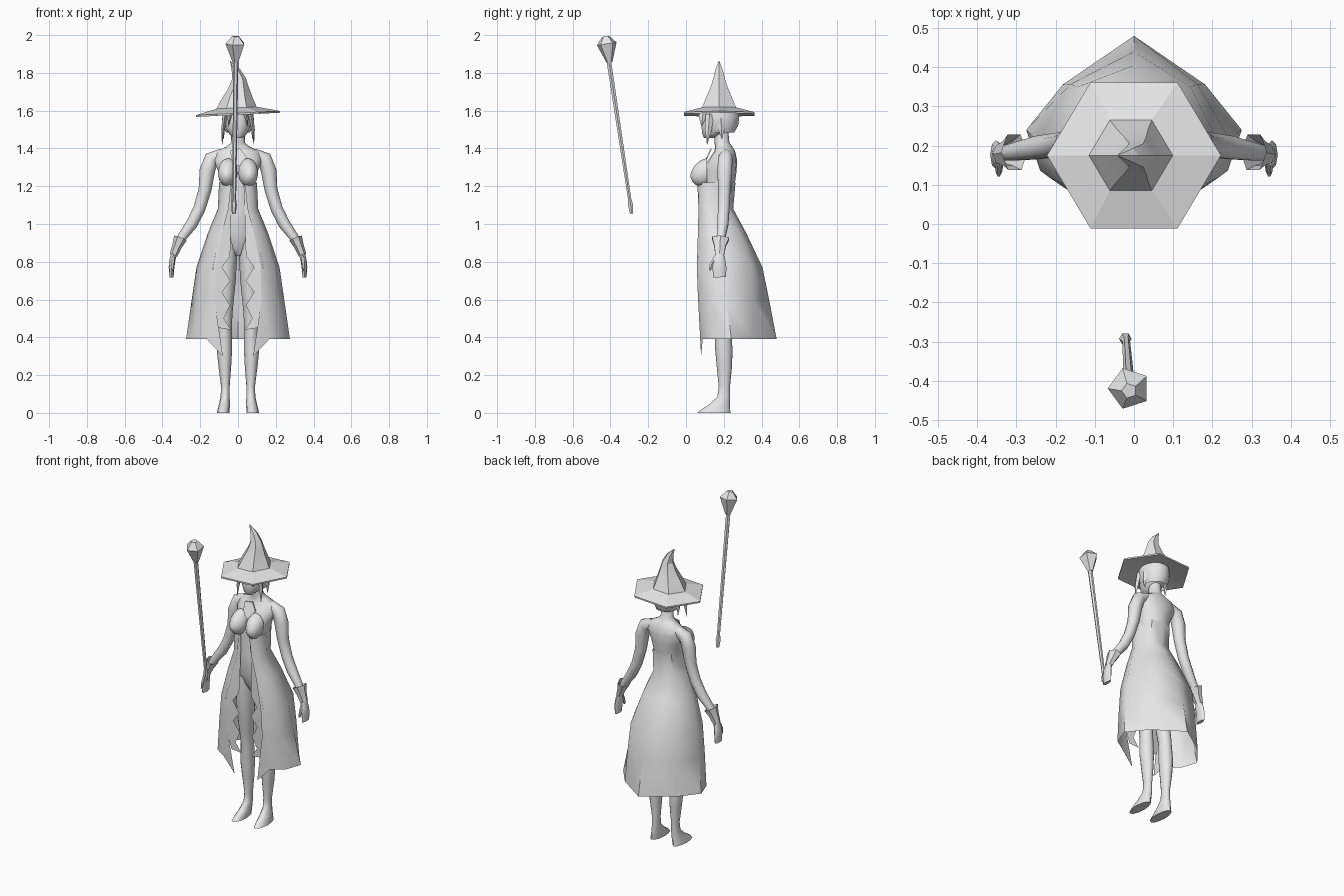
import bpy, bmesh, math
from mathutils import Vector

grey = bpy.data.materials.new("plain_grey")
grey.diffuse_color = (0.8, 0.8, 0.8, 1)


def surface(name, rows, closed=True, caps=True, angle=40):
    """Skin a grid of points, row by row."""
    bm = bmesh.new()
    grid = [[bm.verts.new(p) for p in row] for row in rows]
    n = len(rows[0])
    for a, b in zip(grid, grid[1:]):
        for i in range(n if closed else n - 1):
            j = (i + 1) % n
            bm.faces.new((a[i], a[j], b[j], b[i]))
    if closed and caps:
        bm.faces.new(grid[0][::-1])
        bm.faces.new(grid[-1])
    if closed:
        bmesh.ops.recalc_face_normals(bm, faces=bm.faces)
    mesh = bpy.data.meshes.new(name)
    bm.to_mesh(mesh)
    bm.free()
    mesh.materials.append(grey)
    ob = bpy.data.objects.new(name, mesh)
    bpy.context.collection.objects.link(ob)
    ob["angle"] = angle
    return ob


def column(name, rings, n=12, **kw):
    """Stack of level ellipses: x, y, z, x radius, y radius."""
    turn = [2 * math.pi * i / n for i in range(n)]
    return surface(name, [[(x + rx * math.cos(t), y + ry * math.sin(t), z) for t in turn]
                          for x, y, z, rx, ry in rings], **kw)


def tube(name, path, n=8, **kw):
    """Tube along a path: x, y, z, side radius, y radius."""
    pts = [Vector(p[:3]) for p in path]
    rows = []
    for i, p in enumerate(path):
        d = (pts[min(i + 1, len(pts) - 1)] - pts[max(i - 1, 0)]).normalized()
        u = Vector((0, 1, 0))
        u = (u - d * u.dot(d)).normalized()
        v = d.cross(u)
        rows.append([pts[i] + v * p[3] * math.cos(t) + u * p[4] * math.sin(t)
                     for t in [2 * math.pi * k / n for k in range(n)]])
    return surface(name, rows, **kw)


# Torso and neck
column("torso", [(0, .16, .83, .02, .03), (0, .165, .87, .06, .055), (0, .165, .95, .1, .085),
                 (0, .16, 1.08, .082, .083), (0, .17, 1.2, .088, .086), (0, .175, 1.28, .105, .093),
                 (0, .195, 1.34, .13, .075), (0, .205, 1.385, .115, .055), (0, .2, 1.41, .06, .045),
                 (0, .19, 1.43, .037, .04), (0, .185, 1.52, .034, .036)], 16, angle=60)

# Head
column("head", [(0, .125, 1.455, .02, .03), (0, .14, 1.475, .045, .055), (0, .165, 1.51, .065, .085),
                (0, .18, 1.56, .074, .098), (0, .18, 1.61, .07, .09)], 14, angle=60)

# Hair shell around the back and sides of the head
arc = [math.radians(-35 + 250 * i / 10) for i in range(11)]
surface("back_hair", [[(rx * math.cos(t), y + ry * math.sin(t), z) for t in arc]
                      for y, z, rx, ry in [(.185, 1.485, .065, .07), (.182, 1.52, .079, .094),
                                           (.18, 1.57, .084, .102), (.18, 1.61, .078, .095)]],
        closed=False, angle=60)

# Neck ornament, a thin plate lying on the chest
kite = [(-.04, 1.39), (.01, 1.4), (.045, 1.355), (.01, 1.305), (-.035, 1.325)]
surface("neck_ornament", [[(x, .13 + (z - 1.4) * .45 + dy, z) for x, z in kite] for dy in (0, .007)])

# Staff with a faceted head
axis = Vector((0, -.12, .81)).normalized()
tube("staff_shaft", [(-.022, -.288, 1.055, .01, .01), (-.022, -.293, 1.1, .016, .016),
                     (-.02, -.298, 1.13, .01, .01), (-.012, -.408, 1.86, .014, .014)], 6)
base, head = Vector((-.012, -.405, 1.855)), []
for dist, r in [(0, .016), (.1, .056), (.14, .02)]:
    p = base + axis * dist
    head.append((p.x, p.y, p.z, r, r))
head[1] = head[1][:3] + (.055, .055)
tube("staff_head", head, 5, angle=15)

# Hat: six-sided brim and bent crown
hat = []
for x, z, r in [(0, 1.6, .085), (0, 1.578, .222), (0, 1.587, .222), (-.008, 1.615, .107),
                (-.004, 1.67, .08), (.003, 1.72, .055), (.006, 1.77, .036),
                (-.012, 1.82, .022), (-.04, 1.862, .002)]:
    hat.append([(x + r * math.cos(k * math.pi / 3), .175 + r * .97 * math.sin(k * math.pi / 3),
                 z + .05 * r * math.cos(k * math.pi / 3)) for k in range(6)])
surface("hat", hat, angle=15)

# Coat: open in front, flared to the back.
# Rows: height, half width, back y, front y, front edge x, back roundness
coat = [(1.22, .1, .262, .06, .035, .9), (1.08, .107, .25, .066, .05, .88),
        (.95, .16, .32, .063, .085, .86), (.77, .22, .405, .057, .12, .84),
        (.6, .245, .44, .064, .125, .78), (.39, .275, .48, .08, .08, .69)]
half_rows = []
for z, w, yb, yf, xo, rnd in coat:
    tip = z < .4
    cols = [(xo, 0), (max(.6 * w, xo + .012), .02), (.87 * w, .14), (w, .4), (.66 * w, rnd), (0, 1)]
    half_rows.append([(x, yf + f * (yb - yf), .30 if tip and i == 0 else z)
                      for i, (x, f) in enumerate(cols)])
surface("coat", [r + [(-x, y, z) for x, y, z in r[-2::-1]] for r in half_rows], closed=False, angle=50)


def coat_edge(z):
    """Front edge x and y of the coat at a height."""
    for a, b in zip(coat, coat[1:]):
        if z >= b[0]:
            t = (a[0] - z) / (a[0] - b[0])
            return a[4] + t * (b[4] - a[4]), a[3] + t * (b[3] - a[3])


for s, side in ((1, "left"), (-1, "right")):
    # Ruffled inner edge of the coat
    rows = []
    for z, x in [(1.2, .03), (1.08, .035), (.95, .038), (.83, .042), (.77, .085), (.7, .04),
                 (.64, .085), (.57, .042), (.5, .075), (.44, .037)]:
        xe, ye = coat_edge(z)
        rows.append([(s * x, ye + .012, z), (s * (xe + .012), ye + .006, z + (.01 if z < .45 else 0))])
    surface(side + "_ruffle", rows, closed=False)

    # Breast, pointed to the front
    rings = []
    for d, r in [(0, .064), (.35, .061), (.65, .049), (.87, .03), (1, .006)]:
        rings.append([(s * (.052 + .008 * d) + r * .85 * math.cos(t), .11 - .087 * d,
                       1.275 - .02 * d + r * 1.15 * math.sin(t))
                      for t in [math.pi * k / 6 for k in range(12)]])
    surface(side + "_breast", rings, angle=60)

    # Arm
    tube(side + "_arm", [(s * x, y, z, r, r) for x, y, z, r in [
        (.085, .21, 1.37, .03), (.14, .208, 1.345, .04), (.163, .205, 1.28, .041),
        (.175, .203, 1.18, .034), (.205, .2, 1.08, .032), (.245, .195, 1.0, .031),
        (.3, .185, .925, .024), (.335, .18, .85, .019)]], 10, angle=70)

    # Flared cuff
    tube(side + "_cuff", [(s * .305, .183, .925, .036, .052), (s * .322, .18, .885, .026, .036),
                          (s * .342, .178, .835, .021, .026)], 6, caps=False, angle=30)

    # Hand and thumb
    tube(side + "_hand", [(s * .337, .178, .85, .015, .02), (s * .347, .176, .81, .016, .032),
                          (s * .352, .177, .77, .015, .037), (s * .352, .178, .718, .011, .034)], 8)
    tube(side + "_thumb", [(s * .343, .158, .825, .01, .012), (s * .345, .135, .785, .009, .011),
                           (s * .345, .126, .755, .005, .006)], 6)

    # Leg and pointed foot
    column(side + "_leg", [(s * x, y, z, rx, ry) for x, y, z, rx, ry in [
        (.078, .147, 0, .033, .088), (.076, .157, .018, .032, .077), (.072, .178, .045, .029, .055),
        (.068, .2, .085, .024, .034), (.067, .203, .14, .023, .03), (.07, .203, .25, .034, .041),
        (.072, .2, .34, .041, .046), (.07, .195, .46, .037, .043), (.068, .182, .55, .041, .046),
        (.064, .17, .7, .052, .06), (.06, .168, .85, .056, .068), (.055, .168, .92, .05, .07)]],
        12, angle=60)

    # Hanging hair strands and fringe
    for i, (a, b) in enumerate([((.068, .125, 1.58), (.084, .112, 1.42)),
                                ((.072, .185, 1.56), (.076, .19, 1.45)),
                                ((.035, .092, 1.6), (.05, .082, 1.52))]):
        mid = [(p + q) / 2 for p, q in zip(a, b)]
        tube(f"{side}_hair_strand_{i + 1}", [(s * a[0], a[1], a[2], .012, .022),
             (s * (mid[0] + .004), mid[1], mid[2], .009, .018), (s * b[0], b[1], b[2], .001, .001)], 4)

# Smooth shading with kept edges
for ob in list(bpy.context.collection.objects):
    bpy.ops.object.select_all(action='DESELECT')
    ob.select_set(True)
    bpy.context.view_layer.objects.active = ob
    bpy.ops.object.shade_smooth_by_angle(angle=math.radians(ob["angle"]))
